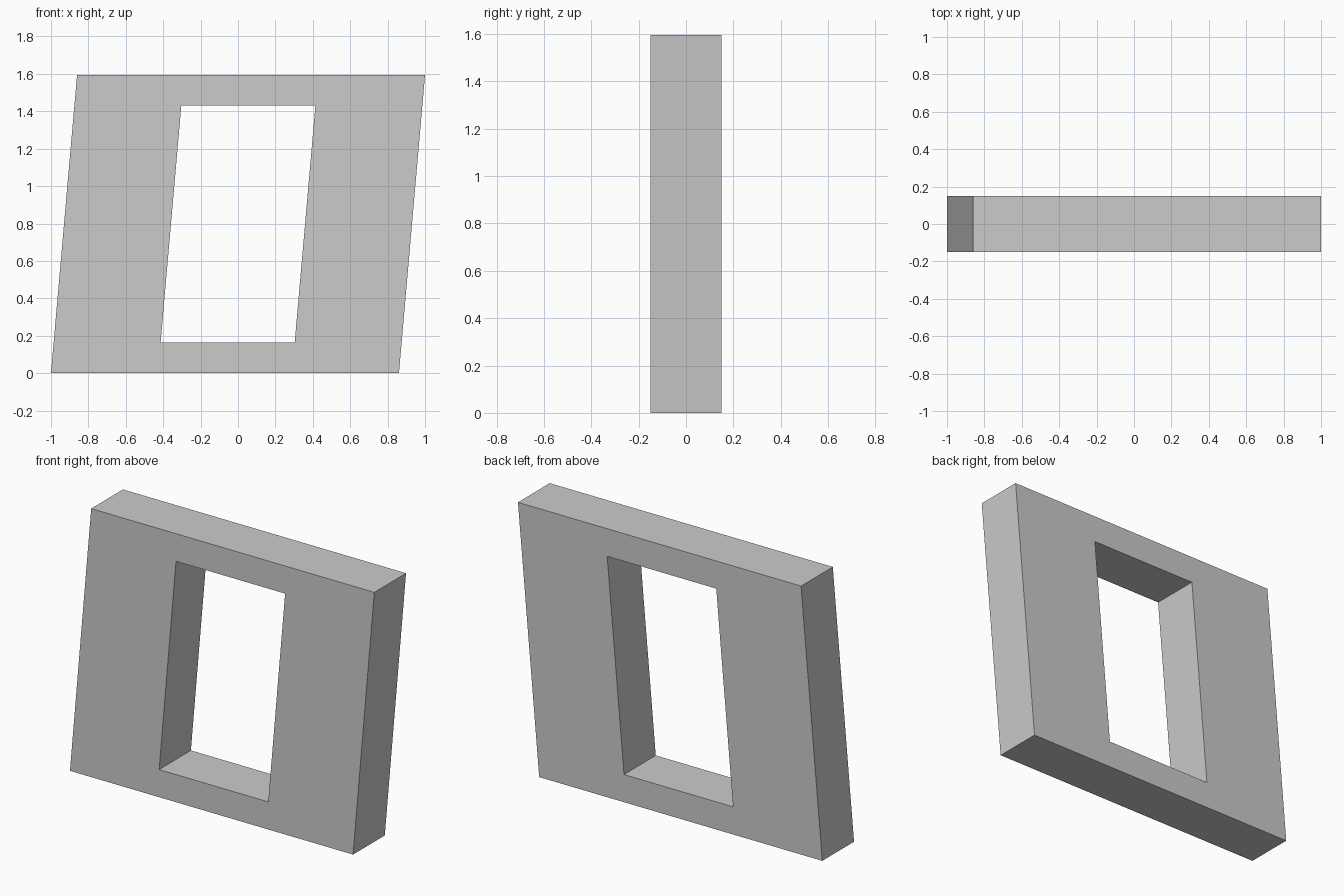
import bpy
import bmesh

if "Cube" in bpy.data.objects:
    bpy.data.objects.remove(bpy.data.objects["Cube"])

HEIGHT, HALF_DEPTH = 1.595, 0.149
LEAN = 0.1395 / HEIGHT  # sideways shift per unit of height


def outline(half_width, margin):
    """Corners (x, z) of a leaning rectangle, anticlockwise from bottom left."""
    low, high = margin, HEIGHT - margin
    corners = [(-half_width, low), (half_width, low),
               (half_width, high), (-half_width, high)]
    return [(x + LEAN * (z - HEIGHT / 2), z) for x, z in corners]


bm = bmesh.new()


def ring(points, y):
    return [bm.verts.new((x, y, z)) for x, z in points]


outer = outline(0.93025, 0)
inner = outline(0.3585, 0.164)

# Four rings: outer front, outer back, inner back, inner front
rings = [ring(outer, -HALF_DEPTH), ring(outer, HALF_DEPTH),
         ring(inner, HALF_DEPTH), ring(inner, -HALF_DEPTH)]

# Bridge successive rings into a closed frame
for r in range(4):
    a, b = rings[r], rings[(r + 1) % 4]
    for i in range(4):
        j = (i + 1) % 4
        bm.faces.new((a[i], a[j], b[j], b[i]))

# Merge the flat front and back sections' normals consistently
bmesh.ops.recalc_face_normals(bm, faces=bm.faces)
mesh = bpy.data.meshes.new("leaning_window_wall")
bm.to_mesh(mesh)
bm.free()
wall = bpy.data.objects.new("leaning_window_wall", mesh)
bpy.context.collection.objects.link(wall)
